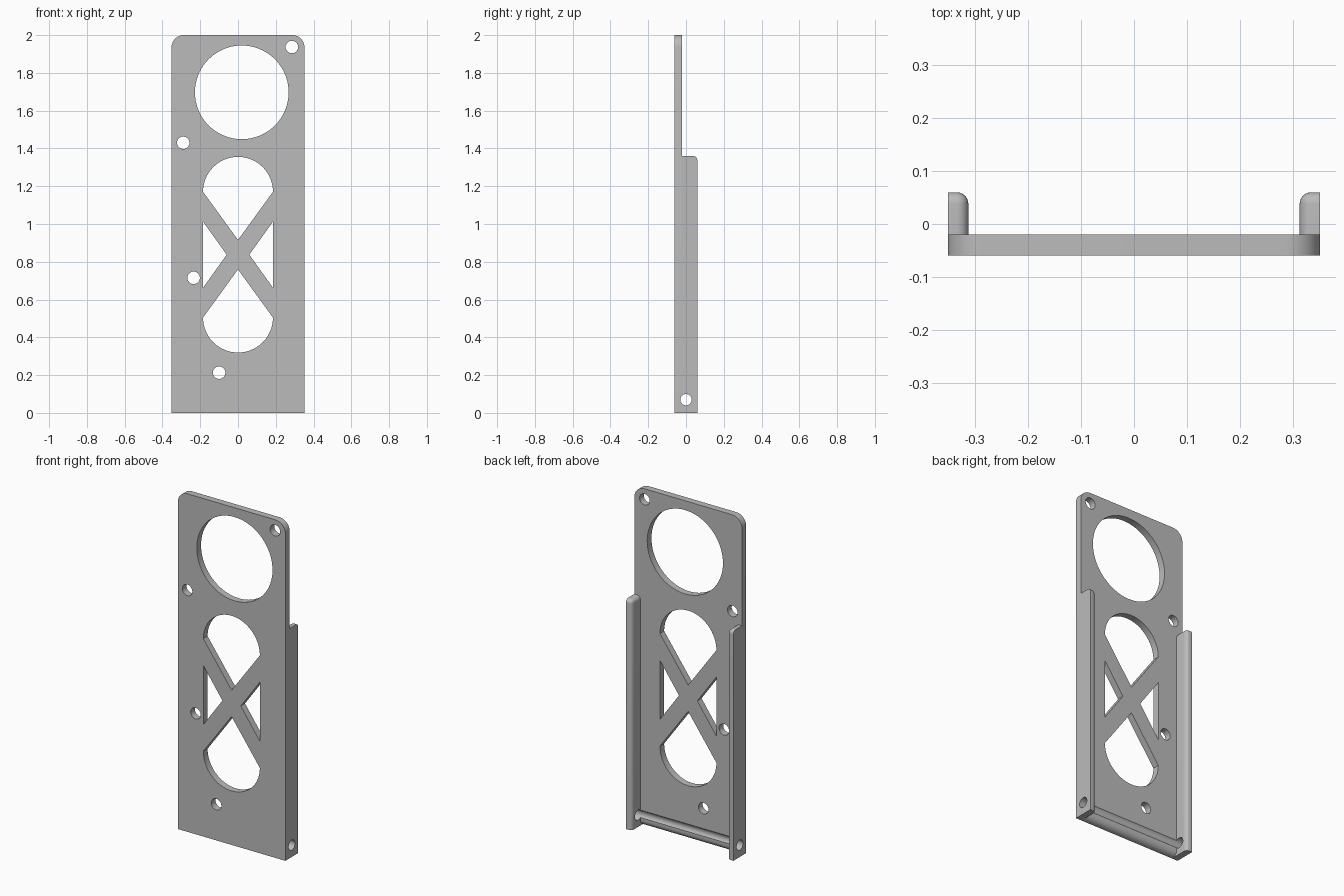
import bpy, bmesh
from math import sin, cos, pi, radians
from mathutils import Vector

W, DEPTH, BACK, RAIL_IN, RAIL_TOP = 0.352, 0.06, -0.02, 0.313, 1.36

old = bpy.data.objects.get("Cube")
if old:
    bpy.data.objects.remove(old, do_unlink=True)

grey = bpy.data.materials.new("plain grey")
grey.use_nodes = True
grey.diffuse_color = (0.5, 0.5, 0.5, 1)
grey.node_tree.nodes["Principled BSDF"].inputs["Base Color"].default_value = (0.5, 0.5, 0.5, 1)


def arc(cx, cy, r, start, end, n):
    angles = [radians(start + (end - start) * i / n) for i in range(n + 1)]
    return [(cx + r * cos(a), cy + r * sin(a)) for a in angles]


def circle(cx, cy, r, n=32):
    return arc(cx, cy, r, 0, 360, n)[:-1]


def prism(bm, outline, lo, hi, axis):
    """Extrude an outline: (x, z) along y, or (y, z) along x."""
    place = (lambda p, d: (p[0], d, p[1])) if axis == "Y" else (lambda p, d: (d, p[0], p[1]))
    face = bm.faces.new([bm.verts.new(place(p, lo)) for p in outline])
    ext = bmesh.ops.extrude_face_region(bm, geom=[face])
    moved = [g for g in ext["geom"] if isinstance(g, bmesh.types.BMVert)]
    shift = Vector((0, hi - lo, 0)) if axis == "Y" else Vector((hi - lo, 0, 0))
    bmesh.ops.translate(bm, verts=moved, vec=shift)


def finish(bm, name):
    bmesh.ops.recalc_face_normals(bm, faces=bm.faces[:])
    mesh = bpy.data.meshes.new(name)
    bm.to_mesh(mesh)
    bm.free()
    ob = bpy.data.objects.new(name, mesh)
    bpy.context.collection.objects.link(ob)
    mesh.materials.append(grey)
    return ob


def select(ob):
    bpy.ops.object.select_all(action="DESELECT")
    ob.select_set(True)
    bpy.context.view_layer.objects.active = ob


def cut(ob, cutter):
    select(ob)
    mod = ob.modifiers.new("cut", "BOOLEAN")
    mod.operation, mod.solver, mod.object = "DIFFERENCE", "EXACT", cutter
    bpy.ops.object.modifier_apply(modifier=mod.name)


# Back plate with rounded top corners
r = 0.065
bm = bmesh.new()
outline = [(-W, 0), (W, 0)] + arc(W - r, 2 - r, r, 0, 90, 10) + arc(r - W, 2 - r, r, 90, 180, 10)
prism(bm, outline, -DEPTH, BACK, "Y")
plate = finish(bm, "back_plate")

# Openings: large round window, screw holes, cross-braced slot
bm = bmesh.new()
openings = [circle(0.02, 1.697, 0.248, 72)]
openings += [circle(x, z, 0.033) for x, z in
             [(0.285, 1.937), (-0.29, 1.43), (-0.235, 0.715), (-0.1, 0.213)]]
slot, mid = 0.185, 0.8375
openings.append(arc(0, mid + 0.333, slot, 0, 180, 32) + [(0, mid + 0.078)])
openings.append(arc(0, mid - 0.333, slot, 180, 360, 32) + [(0, mid - 0.078)])
for s in (-1, 1):
    openings.append([(s * slot, mid + 0.175), (s * slot, mid - 0.175), (s * 0.06, mid)])
for shape in openings:
    prism(bm, shape, -0.2, 0.2, "Y")
opening_cutter = finish(bm, "opening_cutter")

# Rounded lower back edge between the rails
bm = bmesh.new()
edge = arc(BACK - 0.035, 0.035, 0.035, -90, 0, 8) + [(0.02, 0.035), (0.02, -0.02), (BACK - 0.035, -0.02)]
prism(bm, edge, -RAIL_IN, RAIL_IN, "X")
edge_cutter = finish(bm, "edge_cutter")

# Cross bore for the hinge pin, which also grooves the plate
bm = bmesh.new()
prism(bm, circle(0, 0.07, 0.03), -0.5, 0.5, "X")
bore_cutter = finish(bm, "bore_cutter")

for c in (opening_cutter, edge_cutter, bore_cutter):
    c.hide_render = True
    cut(plate, c)
parts = [plate]

# Side rails with rounded inner, back and top edges
for s, name in ((1, "left_rail"), (-1, "right_rail")):
    bm = bmesh.new()
    inner, outer = s * RAIL_IN, s * W
    prism(bm, [(inner, 0), (outer, 0), (outer, RAIL_TOP), (inner, RAIL_TOP)], BACK, DEPTH, "Y")
    bmesh.ops.recalc_face_normals(bm, faces=bm.faces[:])

    def rounded(e):
        a, b = (v.co for v in e.verts)
        m = (a + b) / 2
        on_inner = abs(m.x - inner) < 1e-4
        on_back = abs(m.y - DEPTH) < 1e-4
        on_top = abs(m.z - RAIL_TOP) < 1e-4
        return on_inner + on_back + on_top == 2

    bmesh.ops.bevel(bm, geom=[e for e in bm.edges if rounded(e)], offset=0.022,
                    offset_type="OFFSET", segments=6, profile=0.5, affect="EDGES")
    rail = finish(bm, name)
    cut(rail, bore_cutter)
    parts.append(rail)

for c in (opening_cutter, edge_cutter, bore_cutter):
    bpy.data.objects.remove(c, do_unlink=True)

for ob in parts:
    select(ob)
    bpy.ops.object.shade_smooth_by_angle(angle=radians(30))
